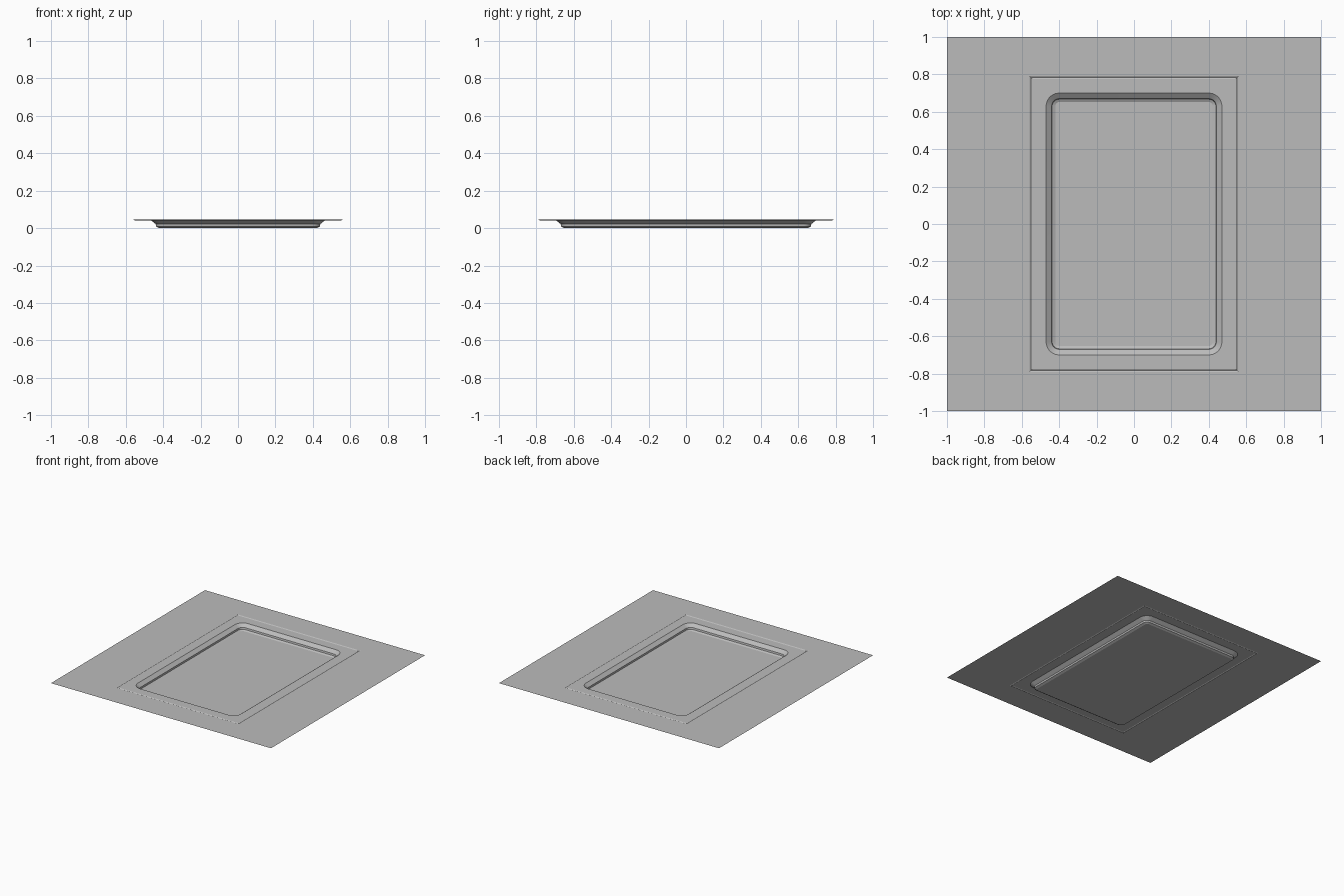
import bpy, bmesh, math

cube = bpy.data.objects.get("Cube")
if cube:
    bpy.data.objects.remove(cube, do_unlink=True)

grey = bpy.data.materials.new("sheet grey")
grey.use_nodes = True
COLOR = (0.5, 0.5, 0.5, 1)
grey.diffuse_color = COLOR
grey.node_tree.nodes["Principled BSDF"].inputs["Base Color"].default_value = COLOR

TOP = 0.045
STEPS = 8  # segments per rounded corner


def rounded_loop(bm, hx, hy, radius, z):
    """Closed ring of vertices around a rounded rectangle."""
    ring = []
    for i, (sx, sy) in enumerate([(1, 1), (-1, 1), (-1, -1), (1, -1)]):
        for k in range(STEPS + 1):
            a = math.pi / 2 * (i + k / STEPS)
            ring.append(bm.verts.new((sx * (hx - radius) + radius * math.cos(a),
                                      sy * (hy - radius) + radius * math.sin(a), z)))
    return ring


def bridge(bm, outer, inner):
    n = len(outer)
    for i in range(n):
        j = (i + 1) % n
        bm.faces.new((outer[i], outer[j], inner[j], inner[i]))


# Half width, half depth, corner radius and height, from the rim to the floor
sections = [
    (1.0, 1.0, 0, TOP),
    (0.56, 0.79, 0, TOP),           # shallow bead around the recess
    (0.552, 0.782, 0, TOP - 0.004),
    (0.545, 0.775, 0, TOP),
    (0.47, 0.70, 0.07, TOP),        # sloping lip
    (0.44, 0.67, 0.04, 0.022),
    (0.438, 0.667, 0.038, 0.008),   # upright wall
    (0.42, 0.652, 0.02, 0.0),       # floor edge
]

bm = bmesh.new()
rings = [rounded_loop(bm, *s) for s in sections]
for outer, inner in zip(rings, rings[1:]):
    bridge(bm, outer, inner)
bm.faces.new(rings[-1])
bmesh.ops.remove_doubles(bm, verts=bm.verts, dist=1e-5)
bmesh.ops.recalc_face_normals(bm, faces=bm.faces)
if sum(f.normal.z * f.calc_area() for f in bm.faces) < 0:
    bmesh.ops.reverse_faces(bm, faces=bm.faces)

mesh = bpy.data.meshes.new("recessed_panel")
bm.to_mesh(mesh)
bm.free()
mesh.materials.append(grey)
panel = bpy.data.objects.new("recessed_panel", mesh)
bpy.context.collection.objects.link(panel)

bpy.context.view_layer.objects.active = panel
panel.select_set(True)
bpy.ops.object.shade_smooth_by_angle(angle=math.radians(12))
